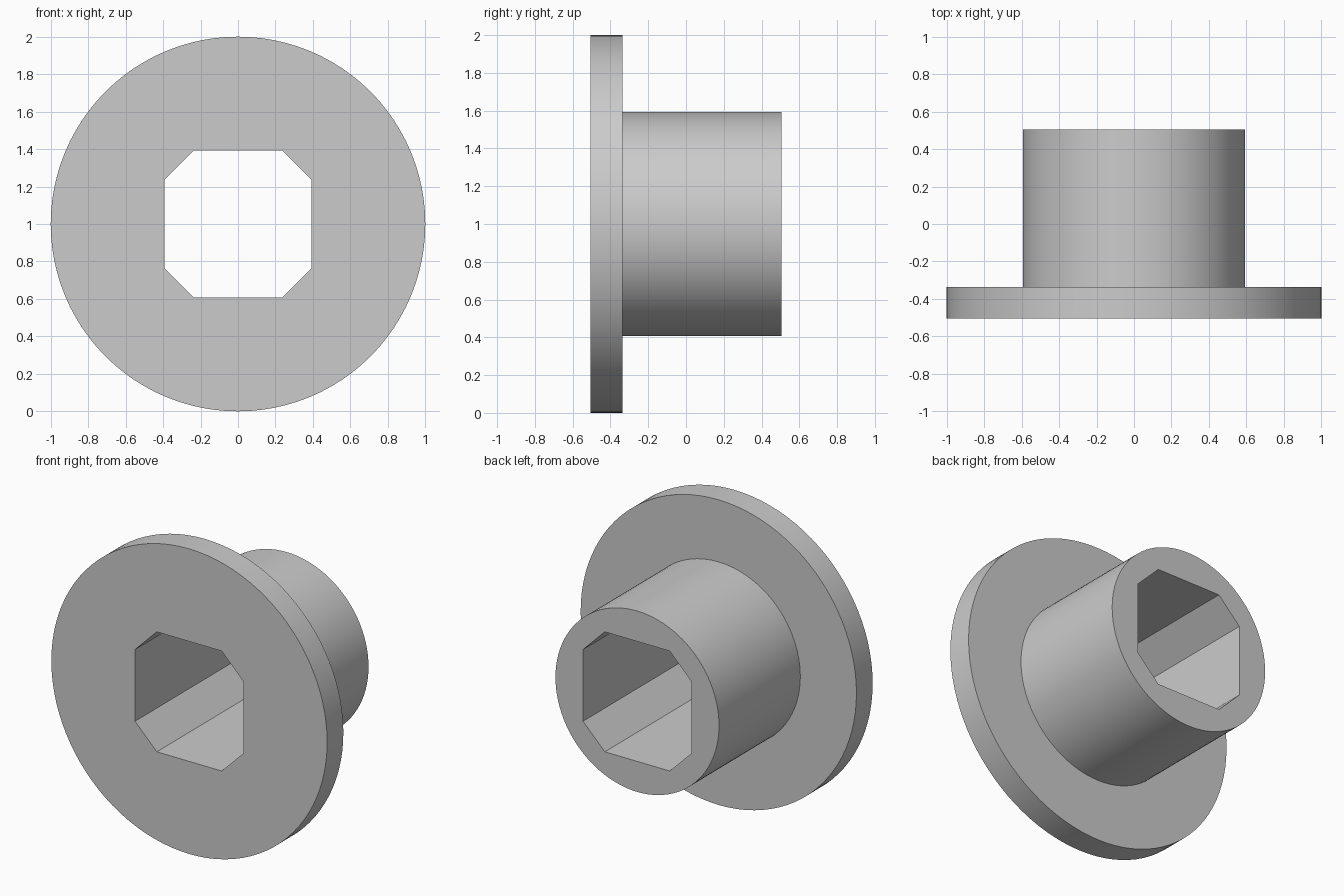
import bpy
import bmesh
from math import cos, sin, pi, radians

SEGMENTS = 96
FRONT, SHOULDER, BACK = -0.505, -0.337, 0.505
FLANGE_RADIUS, SLEEVE_RADIUS = 1.0, 0.593
BORE_HALF, BORE_FLAT = 0.393, 0.235
CENTRE_Z = 1.0

cube = bpy.data.objects.get("Cube")
if cube:
    bpy.data.objects.remove(cube, do_unlink=True)

grey = bpy.data.materials.new("plain grey")
grey.use_nodes = True
grey.diffuse_color = (0.6, 0.6, 0.6, 1)
grey.node_tree.nodes["Principled BSDF"].inputs["Base Color"].default_value = (0.6, 0.6, 0.6, 1)

bm = bmesh.new()


def loop(points, y):
    """Closed ring of vertices in the plane at depth y."""
    verts = [bm.verts.new((x, y, CENTRE_Z + z)) for x, z in points]
    for a, b in zip(verts, verts[1:] + verts[:1]):
        bm.edges.new((a, b))
    return verts


def circle(radius):
    angles = [2 * pi * i / SEGMENTS for i in range(SEGMENTS)]
    return [(radius * cos(a), radius * sin(a)) for a in angles]


def wall(a, b):
    """Quads between two rings of equal count."""
    for i in range(len(a)):
        j = (i + 1) % len(a)
        bm.faces.new((a[i], a[j], b[j], b[i]))


def cap(outer, inner):
    """Flat face between an outer ring and the bore opening."""
    edges = [bm.edges.get((r[i - 1], r[i])) for r in (outer, inner) for i in range(len(r))]
    bmesh.ops.triangle_fill(bm, use_beauty=True, use_dissolve=False, edges=edges)


# Flange and sleeve outside, stepping in at the shoulder
flange_front = loop(circle(FLANGE_RADIUS), FRONT)
flange_back = loop(circle(FLANGE_RADIUS), SHOULDER)
sleeve_front = loop(circle(SLEEVE_RADIUS), SHOULDER)
sleeve_back = loop(circle(SLEEVE_RADIUS), BACK)
wall(flange_front, flange_back)
wall(flange_back, sleeve_front)
wall(sleeve_front, sleeve_back)

# Chamfered square bore running right through
h, f = BORE_HALF, BORE_FLAT
octagon = [(h, -f), (h, f), (f, h), (-f, h), (-h, f), (-h, -f), (-f, -h), (f, -h)]
bore_front = loop(octagon, FRONT)
bore_back = loop(octagon, BACK)
wall(bore_front, bore_back)

# End faces
cap(flange_front, bore_front)
cap(sleeve_back, bore_back)

bmesh.ops.recalc_face_normals(bm, faces=bm.faces[:])
mesh = bpy.data.meshes.new("flanged_bushing")
bm.to_mesh(mesh)
bm.free()
mesh.materials.append(grey)

bushing = bpy.data.objects.new("flanged_bushing", mesh)
bpy.context.collection.objects.link(bushing)

# Smooth round walls, crisp edges
bpy.ops.object.select_all(action="DESELECT")
bushing.select_set(True)
bpy.context.view_layer.objects.active = bushing
bpy.ops.object.shade_smooth_by_angle(angle=radians(30))
